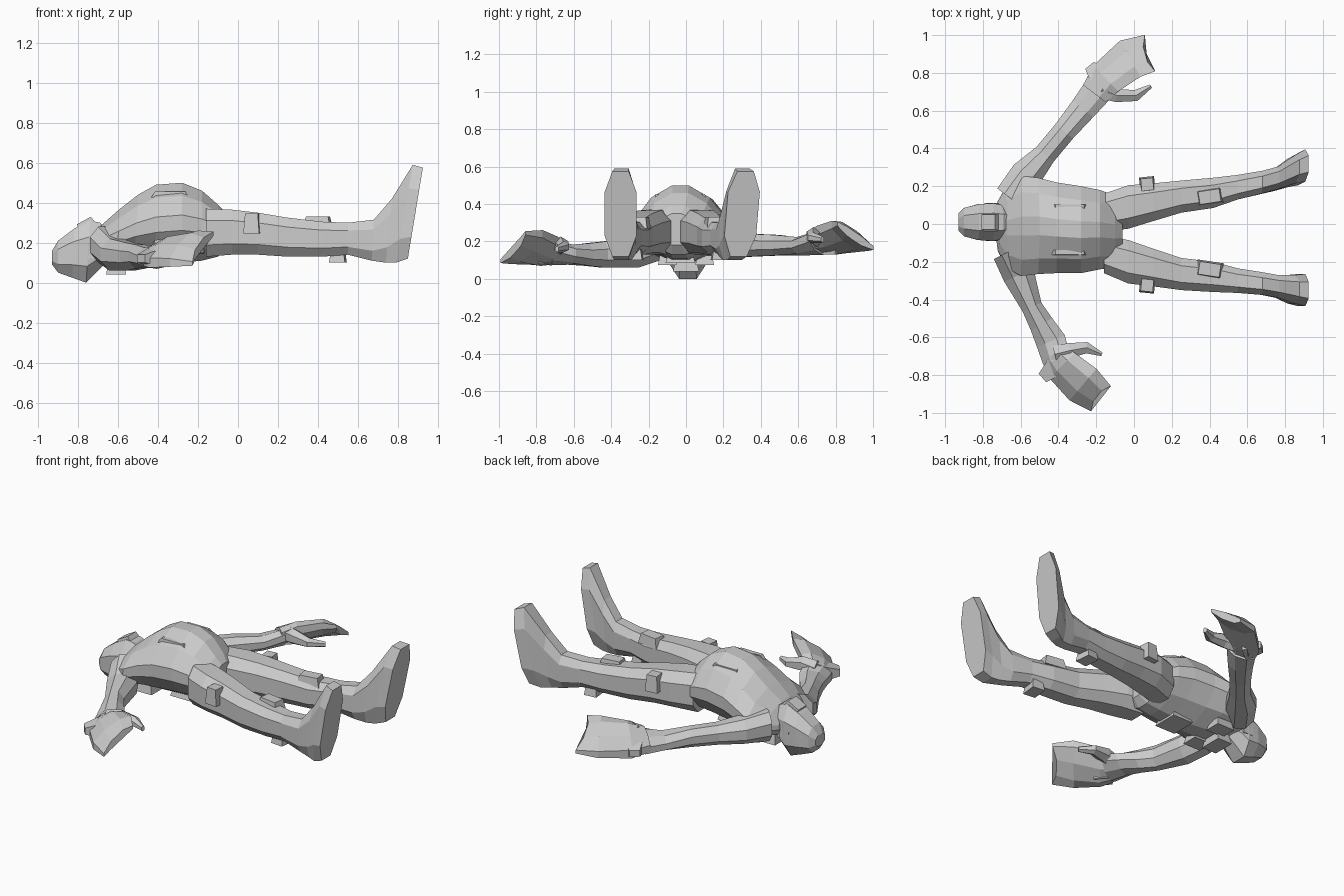
import bpy
import bmesh
import math
from mathutils import Vector, Matrix

default_cube = bpy.data.objects.get("Cube")
if default_cube:
    bpy.data.objects.remove(default_cube, do_unlink=True)


def finish(name, bm):
    """Turn a bmesh into a flat shaded object."""
    bmesh.ops.recalc_face_normals(bm, faces=bm.faces)
    mesh = bpy.data.meshes.new(name)
    bm.to_mesh(mesh)
    bm.free()
    obj = bpy.data.objects.new(name, mesh)
    bpy.context.collection.objects.link(obj)
    return obj


def loft(name, sections, sides, power=1, notch=None):
    """Skin rings of (centre, half side, half up); low power is boxier."""
    bm = bmesh.new()
    rings = []
    fit = math.cos(math.pi / sides)
    for index, (centre, side, up) in enumerate(sections):
        ring = []
        for k in range(sides):
            angle = math.tau * (k + .5) / sides
            c, s = (math.copysign(abs(v / fit) ** power, v)
                    for v in (math.cos(angle), math.sin(angle)))
            point = centre + side * c + up * s
            if notch and index == len(sections) - 1:
                point -= notch * max(0, 1 - abs(c))
            ring.append(bm.verts.new(point))
        rings.append(ring)
    for first, second in zip(rings, rings[1:]):
        for k in range(sides):
            j = (k + 1) % sides
            bm.faces.new((first[k], first[j], second[j], second[k]))
    bm.faces.new(rings[0])
    bm.faces.new(rings[-1])
    return finish(name, bm)


def body_loft(name, rows, sides=8, power=1, splay=0):
    """Rows along x: x, middle y, half width, low z, high z, lean of the top."""
    sections = []
    for x, y, width, low, high, lean in rows:
        centre = Vector((x + lean / 2, y, (low + high) / 2))
        up = Vector((lean / 2, lean * splay, (high - low) / 2))
        sections.append((centre, Vector((0, width, 0)), up))
    return loft(name, sections, sides, power)


def limb_loft(name, rows, turn, sides=8, notch=0):
    """Rows along a path: x, y, z, half width, half height, inner edge rise."""
    centres = [Vector(row[:3]) for row in rows]
    sections = []
    for i, row in enumerate(rows):
        ahead = centres[min(i + 1, len(rows) - 1)] - centres[max(i - 1, 0)]
        ahead.z = 0
        ahead.normalize()
        side = Vector((ahead.y, -ahead.x, 0)) * turn * row[3]
        side.z = row[5]
        sections.append((centres[i], side, Vector((0, 0, row[4]))))
    return loft(name, sections, sides, notch=ahead * notch)


def block(name, place, size, yaw=0, pitch=0):
    """Box with a slightly narrowed top."""
    bm = bmesh.new()
    bmesh.ops.create_cube(bm, size=1)
    for vert in bm.verts:
        if vert.co.z > 0:
            vert.co.x *= .8
            vert.co.y *= .8
    turn = Matrix.Rotation(yaw, 4, 'Z') @ Matrix.Rotation(pitch, 4, 'Y')
    bm.transform(Matrix.Translation(place) @ turn @ Matrix.Diagonal((*size, 1)))
    return finish(name, bm)


# Torso with a high rounded chest
body_loft("torso", [
    (-.73, -.01, .13, .12, .25, .02),
    (-.69, -.02, .21, .1, .3, .02),
    (-.61, -.01, .265, .09, .37, .02),
    (-.52, -.01, .255, .09, .44, .02),
    (-.41, -.02, .24, .09, .49, 0),
    (-.28, -.03, .23, .1, .5, 0),
    (-.18, -.03, .21, .11, .46, 0),
    (-.1, -.04, .19, .13, .39, 0),
    (-.06, -.05, .12, .18, .35, 0),
], sides=12, power=1.25)

# Helmet, brow and ear guards
body_loft("head", [
    (-.93, .01, .045, .09, .16, 0),
    (-.9, .01, .075, .05, .21, 0),
    (-.83, .01, .095, .025, .27, .01),
    (-.76, .01, .1, 0, .31, .02),
    (-.71, .01, .09, .05, .3, .02),
    (-.66, .01, .07, .1, .25, .02),
], power=.85)
block("brow", (-.755, .01, .28), (.1, .1, .07), pitch=-.5)
block("jaw_guard", (-.7, .01, .26), (.07, .1, .07), pitch=.3)
for side, y in (("left", .095), ("right", -.075)):
    block(side + "_ear_guard", (-.75, y, .17), (.07, .03, .1))

# Legs ending in upright boots
leg_shape = [
    (-.16, .1, .13, .37, 0),
    (-.03, .115, .14, .365, 0),
    (.1, .1, .14, .35, 0),
    (.25, .085, .13, .325, 0),
    (.42, .08, .13, .305, 0),
    (.55, .065, .14, .3, 0),
    (.67, .06, .11, .315, .01),
    (.74, .06, .1, .42, .03),
    (.79, .075, .1, .59, .085),
    (.85, .085, .12, .575, .075),
]
leg_lines = {
    "left": (.06, .09, .115, .145, .165, .195, .22, .24, .28, .3),
    "right": (-.16, -.2, -.23, -.265, -.28, -.3, -.315, -.33, -.345, -.35),
}
for side, line in leg_lines.items():
    rows = [(x, y, w, low, high, lean)
            for (x, w, low, high, lean), y in zip(leg_shape, line)]
    body_loft(side + "_leg", rows, power=.75,
              splay=.25 if side == "left" else 0)

# Thigh pouches, knee pads and calf pads
for side, sign, pouch_y, knee_y in (("left", 1, .21, .145),
                                    ("right", -1, -.325, -.24)):
    block(side + "_pouch", (.07, pouch_y, .295), (.08, .08, .1), sign * .1)
    block(side + "_knee_pad", (.4, knee_y, .3), (.14, .085, .06), sign * .15)
    block(side + "_calf_pad", (.5, knee_y + sign * .04, .13), (.08, .1, .06),
          sign * .1)

# Arms growing out of sloped shoulders
limb_loft("left_arm", [
    (-.66, .14, .2, .08, .09, 0),
    (-.57, .26, .19, .085, .075, 0),
    (-.47, .37, .18, .06, .06, 0),
    (-.37, .49, .18, .06, .055, 0),
    (-.27, .61, .175, .07, .045, .01),
    (-.19, .71, .19, .08, .05, .03),
], 1)
limb_loft("right_arm", [
    (-.67, -.15, .19, .08, .09, 0),
    (-.61, -.27, .14, .085, .08, 0),
    (-.54, -.44, .13, .055, .07, 0),
    (-.49, -.53, .13, .065, .06, 0),
    (-.44, -.62, .13, .08, .05, .01),
    (-.41, -.72, .14, .075, .055, .03),
], -1)

# Mitten hands with a forked tip
limb_loft("left_hand", [
    (-.21, .69, .2, .075, .05, .03),
    (-.15, .77, .21, .095, .06, .05),
    (-.02, .875, .23, .11, .05, .06),
    (.085, .905, .23, .1, .025, .065),
], 1, notch=.045)
limb_loft("right_hand", [
    (-.43, -.69, .14, .07, .05, .03),
    (-.38, -.75, .15, .095, .06, .05),
    (-.27, -.85, .17, .11, .05, .07),
    (-.175, -.925, .17, .085, .025, .075),
], -1, notch=.04)

# Curved thumbs
limb_loft("left_thumb", [
    (-.17, .71, .22, .045, .045, 0),
    (-.09, .68, .23, .035, .04, 0),
    (.01, .68, .22, .03, .025, 0),
    (.09, .73, .21, .01, .015, 0),
], 1, sides=6)
limb_loft("right_thumb", [
    (-.42, -.69, .16, .045, .045, 0),
    (-.34, -.67, .18, .04, .04, 0),
    (-.25, -.655, .17, .03, .025, 0),
    (-.17, -.69, .16, .01, .015, 0),
], -1, sides=6)

# Flared cuff fins
limb_loft("left_cuff_fin", [
    (-.17, .76, .18, .06, .05, 0),
    (-.235, .84, .17, .03, .02, 0),
], 1, sides=4)
limb_loft("right_cuff_fin", [
    (-.4, -.74, .13, .06, .05, 0),
    (-.485, -.815, .12, .03, .02, 0),
], -1, sides=4)

# Chest ridges and back plates
for side, sign in (("left", 1), ("right", -1)):
    block(side + "_chest_ridge", (-.34, sign * .12 - .03, .44),
          (.19, .03, .03))
    block(side + "_back_plate", (-.55, sign * .1, .1), (.12, .1, .05))
block("lower_back_plate", (-.32, -.03, .11), (.14, .16, .05))
block("neck_plate", (-.61, 0, .07), (.1, .14, .06))
